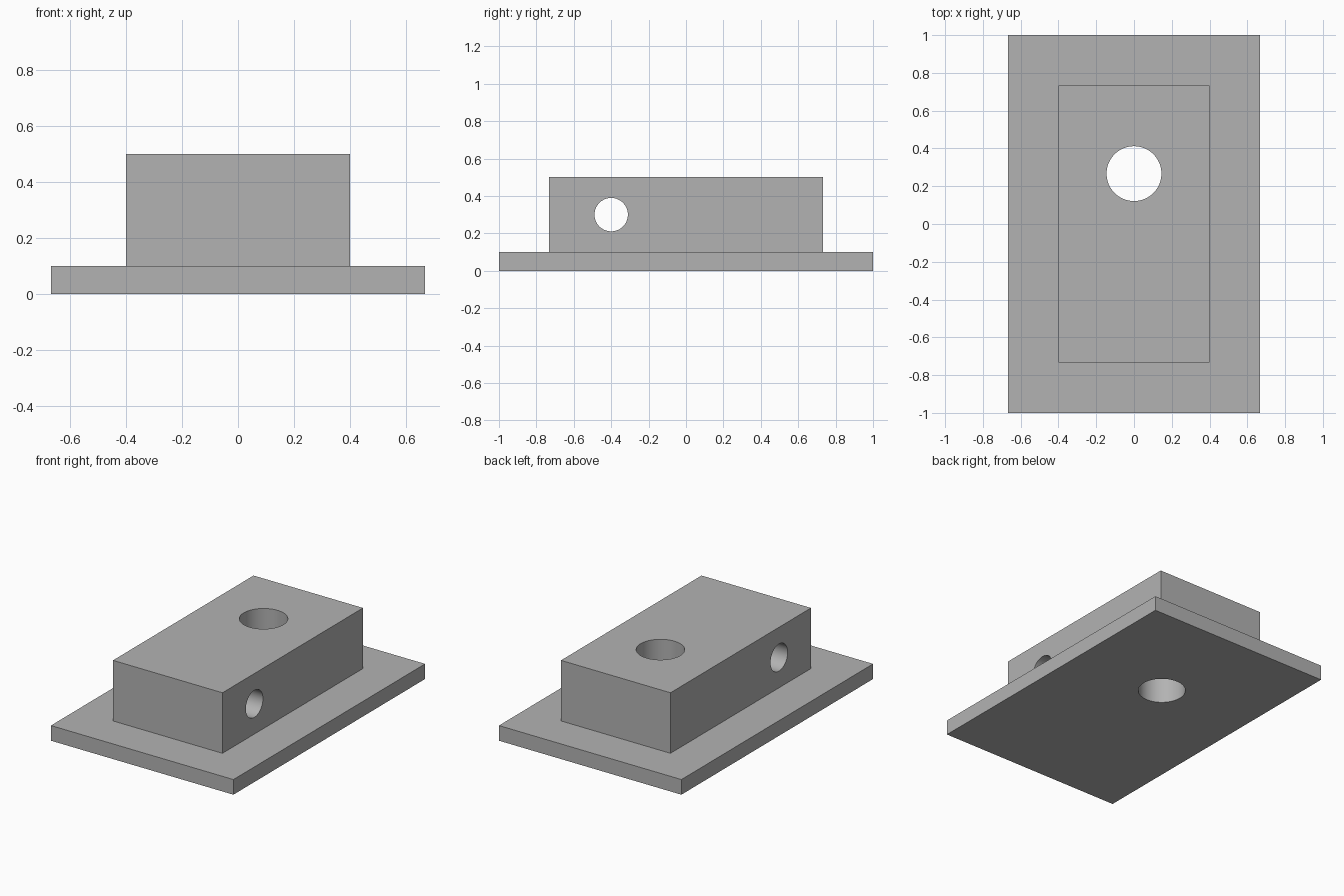
import bpy, bmesh, math
from mathutils import Matrix, Vector

if "Cube" in bpy.data.objects:
    bpy.data.objects.remove(bpy.data.objects["Cube"])

grey = bpy.data.materials.new("plain grey")
grey.diffuse_color = (0.45, 0.45, 0.45, 1)
grey.use_nodes = True
grey.node_tree.nodes["Principled BSDF"].inputs["Base Color"].default_value = grey.diffuse_color


def add_object(name, bm):
    mesh = bpy.data.meshes.new(name)
    bm.to_mesh(mesh)
    bm.free()
    mesh.materials.append(grey)
    obj = bpy.data.objects.new(name, mesh)
    bpy.context.collection.objects.link(obj)
    return obj


def hole_cutter(name, radius, length, matrix):
    bm = bmesh.new()
    bmesh.ops.create_cone(bm, cap_ends=True, segments=64, radius1=radius,
                          radius2=radius, depth=length, matrix=matrix)
    obj = add_object(name, bm)
    obj.hide_render = True
    obj.hide_viewport = True
    return obj


# Flanged block: base plate with a raised block grown from its top face
bm = bmesh.new()
bmesh.ops.create_cube(bm, size=1, matrix=Matrix.Translation((0, 0, 0.05))
                      @ Matrix.Diagonal((1.3333, 2, 0.1, 1)))
bm.normal_update()
top = max(bm.faces, key=lambda f: f.normal.z)
bmesh.ops.inset_region(bm, faces=[top], thickness=0.2667, use_even_offset=True)
raised = bmesh.ops.extrude_face_region(bm, geom=[top])["geom"]
bmesh.ops.translate(bm, vec=Vector((0, 0, 0.4)),
                    verts=[g for g in raised if isinstance(g, bmesh.types.BMVert)])
if top.is_valid:
    bmesh.ops.delete(bm, geom=[top], context='FACES_ONLY')
bmesh.ops.recalc_face_normals(bm, faces=bm.faces)
block = add_object("flanged_block", bm)

# Vertical bore through everything, and a cross bore through the raised block
cutters = [
    hole_cutter("vertical_bore_cutter", 0.1453, 2, Matrix.Translation((0, 0.2667, 0.25))),
    hole_cutter("cross_bore_cutter", 0.0893, 2, Matrix.Translation((0, -0.4, 0.3))
                @ Matrix.Rotation(math.pi / 2, 4, 'Y')),
]
for cutter in cutters:
    mod = block.modifiers.new(cutter.name, 'BOOLEAN')
    mod.operation = 'DIFFERENCE'
    mod.solver = 'EXACT'
    mod.object = cutter

# Apply the cuts, then smooth the bore walls and keep the edges sharp
bpy.context.view_layer.objects.active = block
block.select_set(True)
for cutter in cutters:
    bpy.ops.object.modifier_apply(modifier=cutter.name)
    bpy.data.objects.remove(cutter)
bpy.ops.object.shade_smooth_by_angle(angle=math.radians(30))
